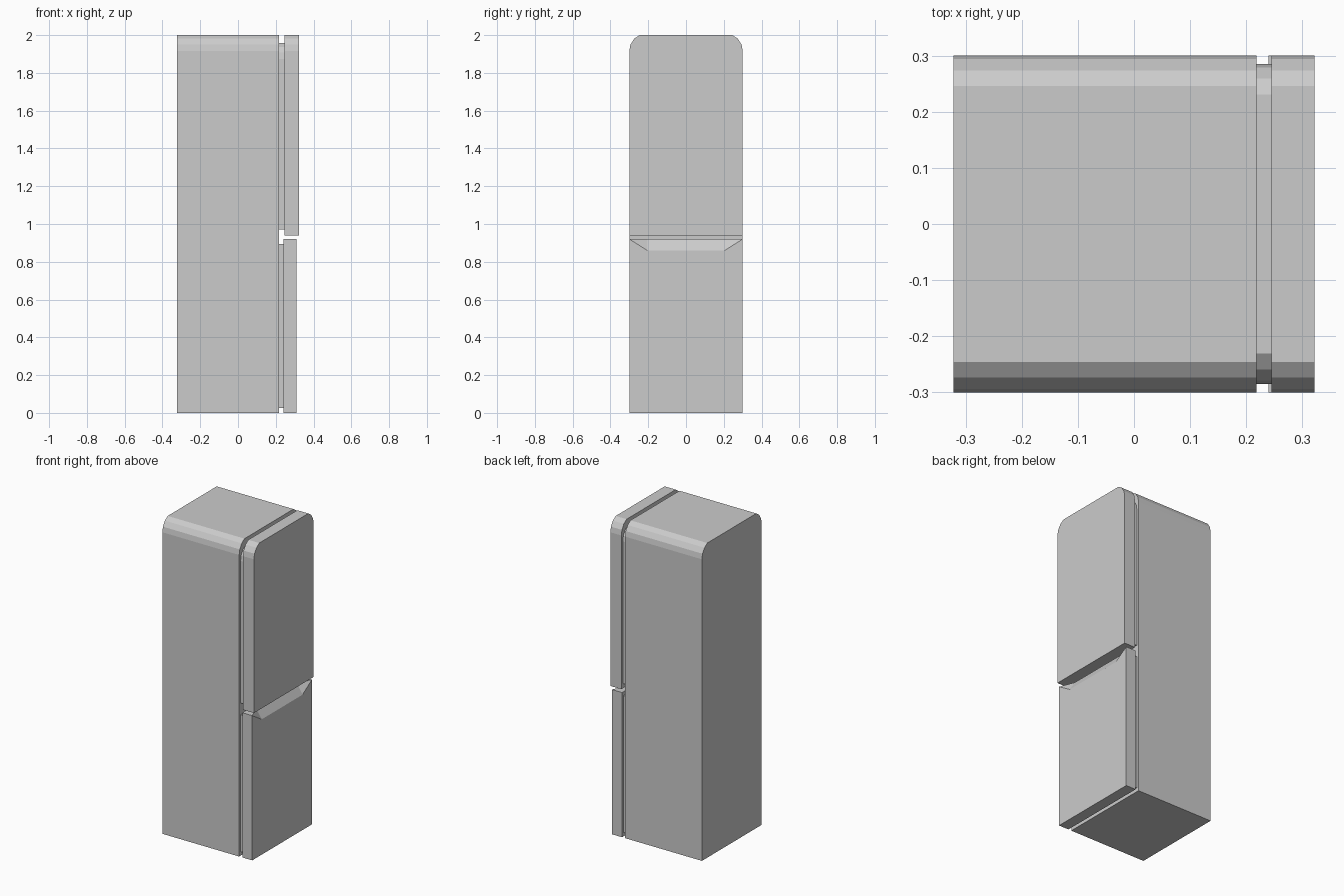
import bpy, bmesh

if "Cube" in bpy.data.objects:
    bpy.data.objects.remove(bpy.data.objects["Cube"])

# Half of the rounded top corner: (inset from side, drop from top)
CORNER = [(0.0, 0.083), (0.006, 0.05), (0.026, 0.019), (0.054, 0.0)]


def make_object(name, bm):
    bmesh.ops.recalc_face_normals(bm, faces=bm.faces)
    mesh = bpy.data.meshes.new(name)
    bm.to_mesh(mesh)
    bm.free()
    obj = bpy.data.objects.new(name, mesh)
    bpy.context.collection.objects.link(obj)
    return obj


def slab(name, x0, x1, half, z0, z1, rounded=False):
    """Extrude a y-z outline along x, with optional rounded top corners."""
    side = [(half, z0)]
    side += [(half - i, z1 - d) for i, d in CORNER] if rounded else [(half, z1)]
    outline = side + [(-y, z) for y, z in reversed(side)]
    bm = bmesh.new()
    face = bm.faces.new([bm.verts.new((x0, y, z)) for y, z in outline])
    ext = bmesh.ops.extrude_face_region(bm, geom=[face], use_keep_orig=True)
    verts = [g for g in ext["geom"] if isinstance(g, bmesh.types.BMVert)]
    bmesh.ops.translate(bm, verts=verts, vec=(x1 - x0, 0, 0))
    return make_object(name, bm)


# Cabinet, upper door and the two recessed door seals
slab("cabinet", -0.322, 0.218, 0.30, 0.0, 2.0, True)
slab("upper_door", 0.245, 0.322, 0.30, 0.94, 2.0, True)
slab("upper_seal", 0.218, 0.245, 0.285, 0.97, 1.957, True)
slab("lower_seal", 0.218, 0.24, 0.285, 0.025, 0.895)

# Lower door with a sloped finger grip cut into its top front edge
xb, xf, xg = 0.24, 0.31, 0.272
h, g, zt, zg = 0.30, 0.205, 0.92, 0.86
bm = bmesh.new()
V = lambda *c: bm.verts.new(c)
back = [V(xb, -h, 0), V(xb, h, 0), V(xb, h, zt), V(xb, -h, zt)]
f0, f1 = V(xf, -h, 0), V(xf, h, 0)
a0, a1 = V(xf, -h, zt), V(xf, h, zt)
b0, b1 = V(xf, -g, zg), V(xf, g, zg)
c0, c1 = V(xg, -g, zt), V(xg, g, zt)
for loop in (
    back,
    (f0, f1, a1, b1, b0, a0),               # front
    (back[3], back[2], a1, c1, c0, a0),     # top
    (back[0], back[1], f1, f0),             # bottom
    (back[0], f0, a0, back[3]),             # sides
    (back[1], back[2], a1, f1),
    (b0, b1, c1, c0),                       # grip slope
    (a0, b0, c0), (a1, c1, b1),             # grip ends
):
    bm.faces.new(loop)
make_object("lower_door", bm)
